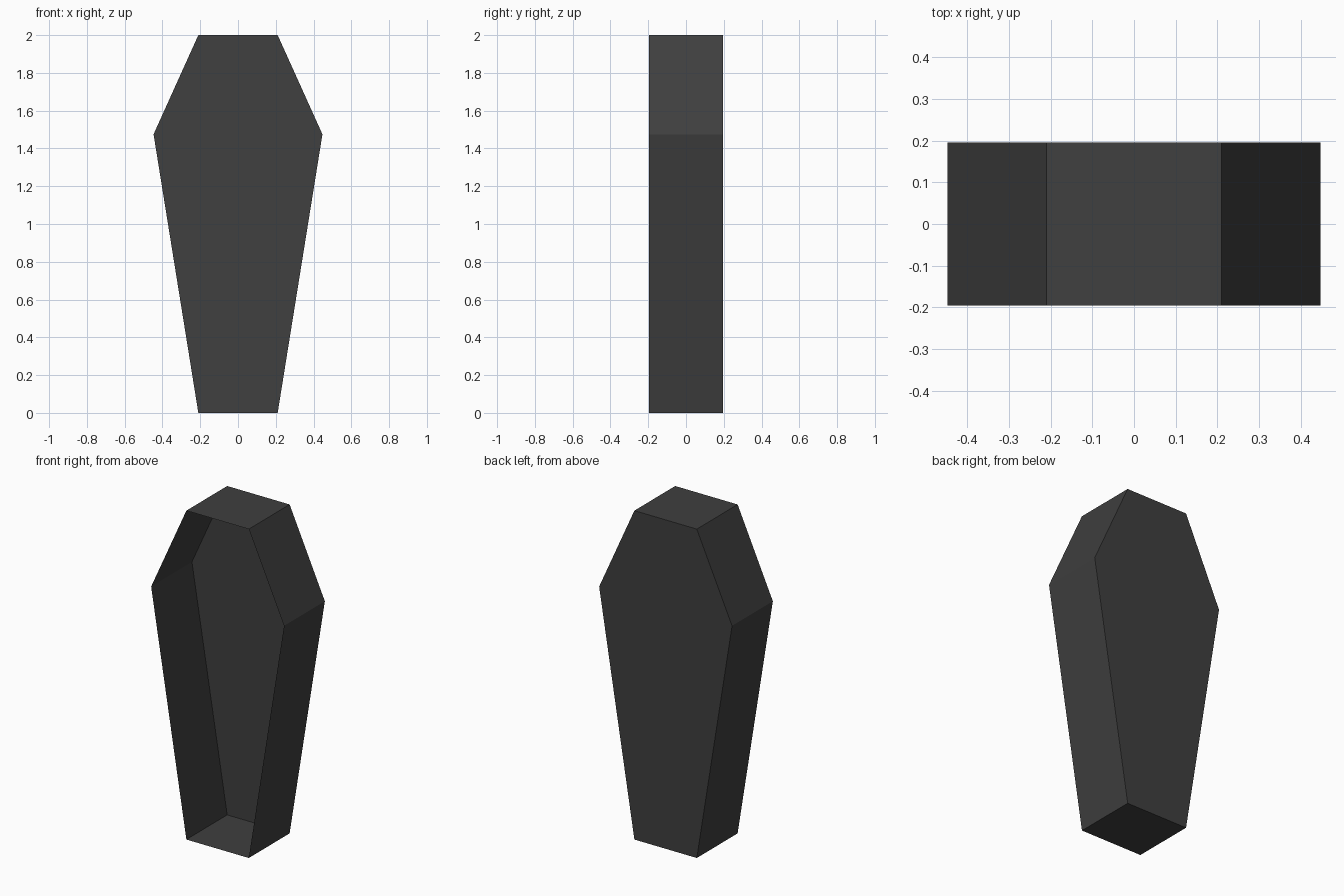
import bpy, bmesh
from mathutils import Vector

if "Cube" in bpy.data.objects:
    bpy.data.objects.remove(bpy.data.objects["Cube"])

# Half outline of the six-sided box: (x, z)
half = [(0.21, 0.0), (0.447, 1.475), (0.21, 2.0)]
outline = half + [(-x, z) for x, z in reversed(half)]
depth = 0.392

# Back panel, then thin side walls pulled forward; the front stays open
bm = bmesh.new()
back = bm.faces.new([bm.verts.new((x, depth / 2, z)) for x, z in outline])
walls = bmesh.ops.extrude_edge_only(bm, edges=list(back.edges))
front_verts = [g for g in walls["geom"] if isinstance(g, bmesh.types.BMVert)]
bmesh.ops.translate(bm, verts=front_verts, vec=(0, -depth, 0))

# Make every face point outward
bm.normal_update()
centre = Vector((0, 0, 1))
for f in bm.faces:
    if f.normal.dot(f.calc_center_median() - centre) < 0:
        f.normal_flip()

mesh = bpy.data.meshes.new("open_coffin")
bm.to_mesh(mesh)
bm.free()
coffin = bpy.data.objects.new("open_coffin", mesh)
bpy.context.collection.objects.link(coffin)

# Dark charcoal finish
mat = bpy.data.materials.new("charcoal")
mat.diffuse_color = (0.05, 0.05, 0.05, 1)
mat.use_nodes = True
mat.node_tree.nodes["Principled BSDF"].inputs["Base Color"].default_value = mat.diffuse_color
mesh.materials.append(mat)
